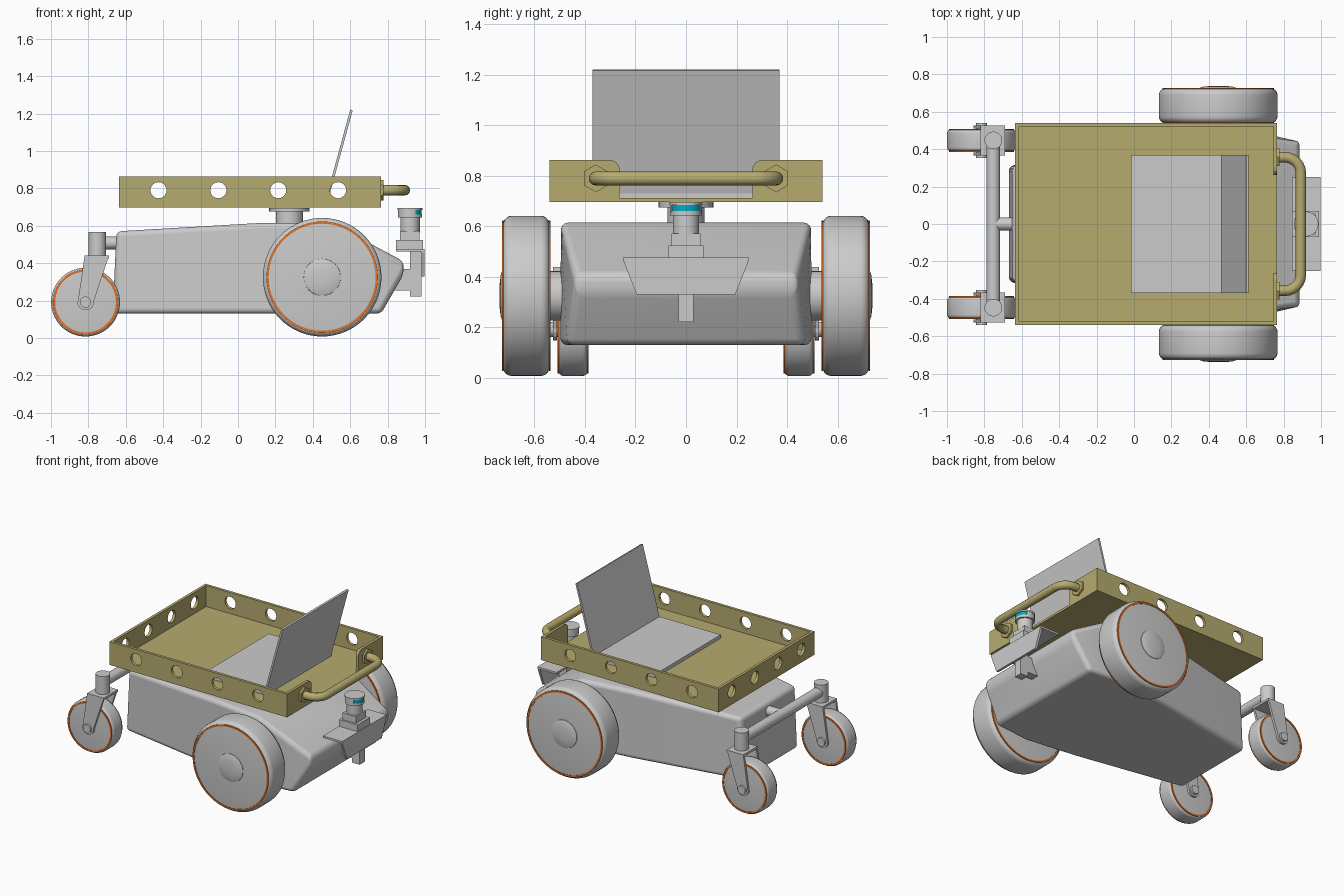
import bpy, bmesh, math
from mathutils import Vector

if "Cube" in bpy.data.objects:
    bpy.data.objects.remove(bpy.data.objects["Cube"])


def material(name, rgb):
    m = bpy.data.materials.new(name)
    m.diffuse_color = (*rgb, 1)
    m.use_nodes = True
    m.node_tree.nodes["Principled BSDF"].inputs["Base Color"].default_value = m.diffuse_color
    return m


OLIVE = material("olive", (0.47, 0.41, 0.16))
ORANGE = material("orange", (0.75, 0.17, 0.02))
TEAL = material("teal", (0.0, 0.42, 0.55))


def place(axis, u, v, h):
    return {'x': (h, u, v), 'y': (u, h, v), 'z': (u, v, h)}[axis]


def finish(name, bm, mat=None, smooth=True, bevel=0, segs=3, angle=30):
    bmesh.ops.recalc_face_normals(bm, faces=bm.faces)
    me = bpy.data.meshes.new(name)
    bm.to_mesh(me)
    bm.free()
    ob = bpy.data.objects.new(name, me)
    bpy.context.collection.objects.link(ob)
    if mat:
        me.materials.append(mat)
    if bevel:
        b = ob.modifiers.new("bevel", 'BEVEL')
        b.width, b.segments = bevel, segs
        b.limit_method, b.angle_limit = 'ANGLE', math.radians(25)
    if smooth:
        bpy.ops.object.select_all(action='DESELECT')
        ob.select_set(True)
        bpy.context.view_layer.objects.active = ob
        bpy.ops.object.shade_smooth_by_angle(angle=math.radians(angle))
    return ob


def prism(name, pts, axis, lo, hi, mat=None, bevel=0):
    bm = bmesh.new()
    rows = [[bm.verts.new(place(axis, u, v, h)) for u, v in pts] for h in (lo, hi)]
    bm.faces.new(rows[0])
    bm.faces.new(rows[1])
    for i in range(len(pts)):
        j = (i + 1) % len(pts)
        bm.faces.new((rows[0][i], rows[0][j], rows[1][j], rows[1][i]))
    return finish(name, bm, mat, False, bevel)


def box(name, x, y, z, mat=None, bevel=0):
    return prism(name, [(x[0], y[0]), (x[1], y[0]), (x[1], y[1]), (x[0], y[1])],
                 'z', z[0], z[1], mat, bevel)


def lathe(name, profile, axis, c, mat=None, seg=48, closed=False):
    """Revolve (radius, height) pairs about an axis through the 2D centre c."""
    bm = bmesh.new()
    rings = []
    for r, h in profile:
        n = 1 if r == 0 else seg
        rings.append([bm.verts.new(place(axis, c[0] + r * math.cos(2 * math.pi * i / seg),
                                         c[1] + r * math.sin(2 * math.pi * i / seg), h))
                      for i in range(n)])
    pairs = list(zip(rings, rings[1:])) + ([(rings[-1], rings[0])] if closed else [])
    for a, b in pairs:
        for i in range(seg):
            j = (i + 1) % seg
            quad = [a[i % len(a)], a[j % len(a)], b[j % len(b)], b[i % len(b)]]
            bm.faces.new(list(dict.fromkeys(quad)))
    return finish(name, bm, mat)


def cyl(name, r, axis, c, lo, hi, mat=None, seg=32):
    return lathe(name, [(0, lo), (r, lo), (r, hi), (0, hi)], axis, c, mat, seg)


def wheel(name, c, R, y0, y1, rim, e):
    """Rounded tyre with a thin orange band on both faces."""
    arc = [(R - e + e * math.sin(t), e * math.cos(t)) for t in
           [math.pi / 2 * k / 5 for k in range(6)]]
    prof = [(0, y0)] + [(r, y0 + e - h) for r, h in arc]
    prof += [(r, y1 - e + h) for r, h in reversed(arc)] + [(0, y1)]
    lathe(name, prof, 'y', c, seg=64)
    for y in (y0, y1):
        lathe(name + "_band", [(rim - .006, y - .003), (rim + .006, y - .003),
                               (rim + .006, y + .003), (rim - .006, y + .003)],
              'y', c, ORANGE, 64, True)


# body: tapered hull with rounded edges and a pointed nose
bm = bmesh.new()
for x, y, z in [(-.67, .31, .13), (-.65, .31, .57), (.12, .45, .615), (.5, .497, .615),
                (.5, .497, .13), (.765, .47, .13), (.885, .44, .34), (.885, .44, .41),
                (.12, .45, .13)]:
    for s in (-1, 1):
        bm.verts.new((x, s * y, z))
hull = bmesh.ops.convex_hull(bm, input=bm.verts)
bmesh.ops.delete(bm, geom=list({v for v in hull['geom_interior'] if isinstance(v, bmesh.types.BMVert)}),
                 context='VERTS')
bmesh.ops.dissolve_limit(bm, angle_limit=math.radians(3), verts=bm.verts, edges=bm.edges)
finish("body", bm, bevel=.06, segs=5, angle=40)

for s in (-1, 1):
    # drive wheels with hub caps and axle housings
    c = (.45, .325)
    a, b = sorted((s * .54, s * .725))
    wheel("drive_wheel", c, .317, a, b, .292, .035)
    lathe("hub_cap", [(.1, s * .72), (.098, s * .728), (.08, s * .734), (.045, s * .738),
                      (0, s * .739)], 'y', c)
    cyl("axle_housing", .098, 'y', c, s * .42, s * .55)

    # casters with forks
    yc, cc = s * .447, (-.815, .192)
    wheel("caster_wheel", cc, .184, yc - .058, yc + .058, .168, .02)
    for t in (-1, 1):
        lo, hi = yc + t * .064, yc + t * .08
        tip = [(-.815 + .044 * math.cos(q), .192 + .044 * math.sin(q))
               for q in [math.pi + .2 + (math.pi - .1) * k / 8 for k in range(9)]]
        prism("fork_leg", tip + [(-.69, .44), (-.82, .44)], 'y', lo, hi)
        cyl("caster_axle", .03, 'y', cc, yc, yc + t * .094)
    box("fork_crown", (-.82, -.69), (yc - .08, yc + .08), (.424, .44))
    cyl("caster_stem", .047, 'z', (-.752, yc), .435, .568)
# caster crossbar and its link to the body
cyl("caster_crossbar", .036, 'y', (-.752, .508), -.445, .445)
cyl("crossbar_link", .034, 'x', (0, .508), -.752, -.58)

# tray support post
cyl("tray_post", .073, 'z', (.275, 0), .58, .68)
cyl("tray_post_flange", .108, 'z', (.275, 0), .675, .696)

# tray: hollowed box, round holes and an opening at the front end
tray = box("tray", (-.635, .765), (-.54, .54), (.697, .863), OLIVE)
cutters = [box("cut", (-.615, .745), (-.52, .52), (.713, 1))]
for x in (-.425, -.105, .215, .535):
    cutters.append(cyl("cut", .043, 'y', (x, .79), -.7, .7))
for y in (-.39, -.13, .13, .39):
    cutters.append(cyl("cut", .043, 'x', (y, .79), -.8, -.5))
side = [(.263, .713)] + [(.303 - .04 * math.cos(q), .823 + .04 * math.sin(q))
                         for q in [math.pi / 2 * k / 6 for k in range(7)]] + [(.303, 1)]
cutters.append(prism("cut", side + [(-y, z) for y, z in reversed(side)], 'x', .7, .9))
for cut in cutters:
    cut.hide_render = True
    m = tray.modifiers.new("cut", 'BOOLEAN')
    m.operation, m.solver, m.object = 'DIFFERENCE', 'EXACT', cut
    bpy.context.view_layer.objects.active = tray
    bpy.ops.object.modifier_apply(modifier=m.name)
    bpy.data.objects.remove(cut)

# handle: bent tube with hexagonal flanges
cu = bpy.data.curves.new("handle", 'CURVE')
cu.dimensions, cu.bevel_depth, cu.bevel_resolution = '3D', .028, 4
half = [(.76, .357)] + [(.807 + .085 * math.sin(q), .272 + .085 * math.cos(q))
                        for q in [math.pi / 2 * k / 6 for k in range(7)]]
path = half + [(x, -y) for x, y in reversed(half)]
sp = cu.splines.new('POLY')
sp.points.add(len(path) - 1)
for p, (x, y) in zip(sp.points, path):
    p.co = (x, y, .79, 1)
cu.materials.append(OLIVE)
bpy.context.collection.objects.link(bpy.data.objects.new("handle", cu))
for y in (-.357, .357):
    prism("handle_flange", [(y + .055 * math.sin(k * math.pi / 3), .79 + .055 * math.cos(k * math.pi / 3))
                            for k in range(6)], 'x', .76, .779, OLIVE)

# laptop computer resting in the tray
box("laptop_base", (-.015, .48), (-.37, .37), (.713, .738))
prism("laptop_screen", [(.467, .733), (.48, .73), (.613, 1.217), (.6, 1.221)], 'y', -.37, .37)

# sensor bracket on the nose
prism("sensor_bracket_front", [(-.25, .476), (.25, .476), (.245, .455), (.195, .33),
                               (-.195, .33), (-.245, .455)], 'x', .98, .997)
box("sensor_bracket_top", (.845, .997), (-.25, .25), (.462, .476))
box("sensor_post", (.92, .98), (-.03, .03), (.222, .465))
box("sensor_arm", (.8, .93), (-.03, .03), (.255, .37))
# scanning sensor
box("sensor_base", (.845, .99), (-.07, .07), (.474, .524))
box("sensor_block", (.865, .97), (-.057, .057), (.52, .572))
cyl("sensor_neck", .052, 'z', (.92, 0), .565, .655)
cyl("sensor_foot", .064, 'z', (.92, 0), .643, .66)
cyl("sensor_window", .061, 'z', (.92, 0), .658, .688, TEAL)
prism("sensor_shell", [(.92 + .064 * math.cos(q), .064 * math.sin(q)) for q in
                       [math.radians(62 + 236 * k / 20) for k in range(21)]], 'z', .655, .69)
cyl("sensor_cap", .066, 'z', (.92, 0), .685, .696)
